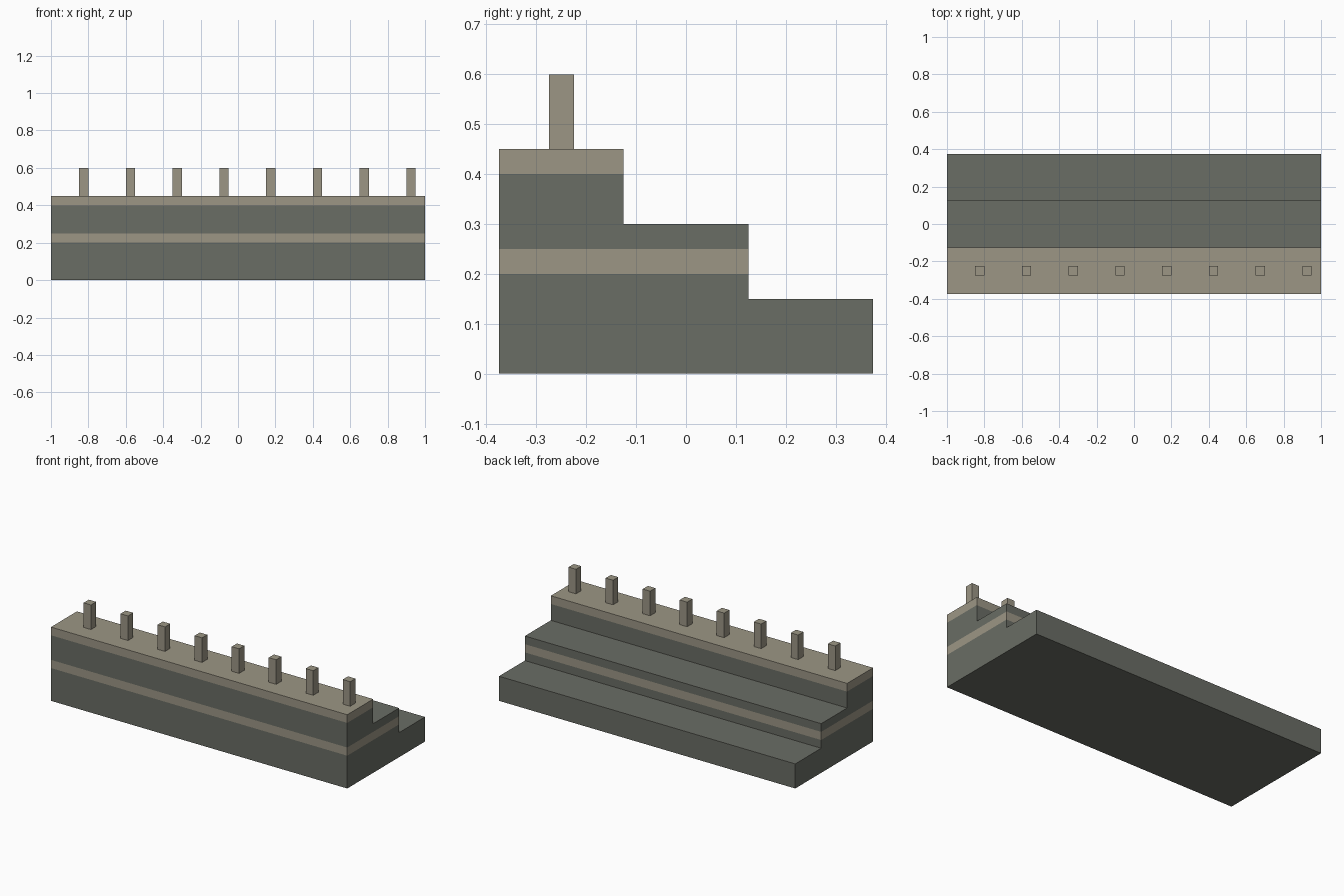
import bpy, bmesh
from mathutils import Vector

if "Cube" in bpy.data.objects:
    bpy.data.objects.remove(bpy.data.objects["Cube"])


def material(name, color):
    m = bpy.data.materials.new(name)
    m.diffuse_color = (*color, 1.0)
    m.use_nodes = True
    m.node_tree.nodes["Principled BSDF"].inputs["Base Color"].default_value = m.diffuse_color
    return m


stone = material("dark_grey_stone", (0.144, 0.153, 0.130))
trim = material("tan_trim", (0.332, 0.305, 0.235))


def add_object(name, bm, mats):
    bmesh.ops.recalc_face_normals(bm, faces=bm.faces)
    mesh = bpy.data.meshes.new(name)
    bm.to_mesh(mesh)
    bm.free()
    for m in mats:
        mesh.materials.append(m)
    ob = bpy.data.objects.new(name, mesh)
    bpy.context.collection.objects.link(ob)
    return ob


# Stepped body: three-tier side profile extruded along x
profile = [(-0.375, 0), (0.375, 0), (0.375, 0.15), (0.125, 0.15),
           (0.125, 0.30), (-0.125, 0.30), (-0.125, 0.45), (-0.375, 0.45)]
bm = bmesh.new()
face = bm.faces.new([bm.verts.new((-1, y, z)) for y, z in profile])
ext = bmesh.ops.extrude_face_region(bm, geom=[face], use_keep_orig=True)
bmesh.ops.translate(bm, vec=Vector((2, 0, 0)),
                    verts=[g for g in ext["geom"] if isinstance(g, bmesh.types.BMVert)])

# Cut the tan bands into the walls and colour them by height
for z in (0.20, 0.25, 0.40):
    bmesh.ops.bisect_plane(bm, geom=bm.verts[:] + bm.edges[:] + bm.faces[:],
                           plane_co=(0, 0, z), plane_no=(0, 0, 1))
for f in bm.faces:
    zs = [v.co.z for v in f.verts]
    mid = (min(zs) + max(zs)) / 2
    f.material_index = int(0.20 < mid < 0.25 or mid > 0.40)
add_object("stepped_wall", bm, [stone, trim])

# Row of square posts along the top tier
for i in range(8):
    bm = bmesh.new()
    bmesh.ops.create_cube(bm, size=1)
    bmesh.ops.scale(bm, vec=(0.05, 0.05, 0.15), verts=bm.verts)
    post = add_object(f"post_{i + 1}", bm, [trim])
    post.location = (-0.825 + 0.25 * i, -0.25, 0.525)
